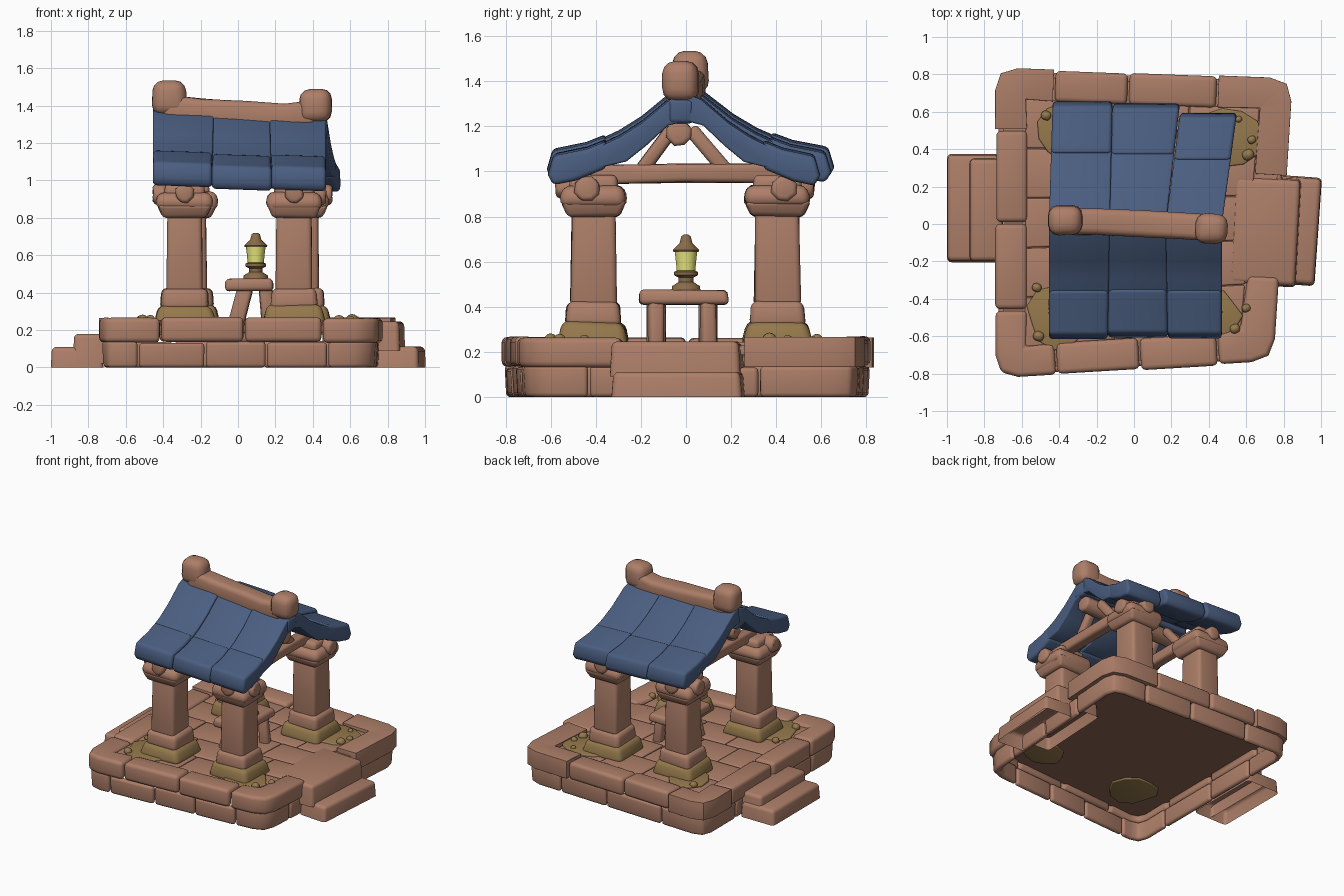
import bpy, bmesh, math, random
from mathutils import Vector, Matrix

random.seed(4)
cube = bpy.data.objects.get("Cube")
if cube:
    bpy.data.objects.remove(cube)


def material(name, r, g, b):
    m = bpy.data.materials.new(name)
    m.use_nodes = True
    m.diffuse_color = (r, g, b, 1)
    m.node_tree.nodes["Principled BSDF"].inputs["Base Color"].default_value = (r, g, b, 1)
    return m


STONE = material("clay stone", .42, .21, .14)
ROOF = material("slate blue", .069, .112, .218)
MOSS = material("moss", .3, .19, .072)
BRASS = material("old brass", .25, .148, .065)
GLASS = material("glowing glass", .8, .8, .2)
EARTH = material("dark earth", .27, .14, .085)


def loft(name, mat, rings, bevel=.02, open_start=False, jitter=0.0):
    """Skin a row of equal rings, cap the ends and round the hard edges."""
    bm = bmesh.new()
    rows = [[bm.verts.new(Vector(p)) for p in ring] for ring in rings]
    for a, b in zip(rows, rows[1:]):
        for i in range(len(a)):
            j = (i + 1) % len(a)
            bm.faces.new((a[i], a[j], b[j], b[i]))
    if not open_start:
        bm.faces.new(rows[0][::-1])
    bm.faces.new(rows[-1])
    for v in bm.verts:
        v.co += Vector([random.uniform(-jitter, jitter) for _ in range(3)])
    bmesh.ops.remove_doubles(bm, verts=bm.verts, dist=.0005)
    bmesh.ops.recalc_face_normals(bm, faces=bm.faces)
    if bevel:
        hard = [e for e in bm.edges if e.calc_face_angle(0) > math.radians(50)]
        bmesh.ops.bevel(bm, geom=hard, offset=bevel, segments=3, profile=.5,
                        affect='EDGES', clamp_overlap=True)
    mesh = bpy.data.meshes.new(name)
    bm.to_mesh(mesh)
    bm.free()
    obj = bpy.data.objects.new(name, mesh)
    bpy.context.collection.objects.link(obj)
    mesh.materials.append(mat)
    bpy.ops.object.select_all(action='DESELECT')
    obj.select_set(True)
    bpy.context.view_layer.objects.active = obj
    bpy.ops.object.shade_smooth_by_angle(angle=math.radians(50))
    return obj


def block(name, mat, x, y, z0, z1, sx, sy, taper=1.0, bevel=.025, turn=0, **kw):
    """Box standing from z0 to z1; taper scales its top."""
    rot = Matrix.Rotation(math.radians(turn), 3, 'Z')
    rings = []
    for z, s in ((z0, 1), (z1, taper)):
        rings.append([rot @ Vector((a * sx * s / 2, b * sy * s / 2, 0)) + Vector((x, y, z))
                      for a, b in ((-1, -1), (1, -1), (1, 1), (-1, 1))])
    return loft(name, mat, rings, bevel, **kw)


def beam(name, mat, points, width, sides=4, bevel=.02):
    """Bar of a regular section along two or more points."""
    points = [Vector(p) for p in points]
    axis = (points[-1] - points[0]).normalized()
    side = axis.cross(Vector((.01, .02, 1))).normalized()
    up = side.cross(axis)
    r = width / 2 / math.cos(math.pi / sides)
    angles = [(i + .5) * math.tau / sides for i in range(sides)]
    rings = [[p + side * r * math.cos(a) + up * r * math.sin(a) for a in angles]
             for p in points]
    return loft(name, mat, rings, bevel, jitter=.004)


# Platform outline: slightly skewed, walked counter-clockwise from the front right
CORNERS = [Vector(c) for c in ((-.74, -.825), (.75, -.735), (.845, .775), (-.74, .835))]


def edge(i):
    a, b = CORNERS[i % 4], CORNERS[(i + 1) % 4]
    e = (b - a).normalized()
    return a, b, e, Vector((-e.y, e.x))


def on_side(i, f):
    a, b, e, n = edge(i)
    return a.lerp(b, f), n


def corner_samples(i, depth, r=.12):
    """Rounded corner whose points share one inner corner at the given depth."""
    c = CORNERS[i % 4]
    e0, n0 = edge(i - 1)[2:]
    e1, n1 = edge(i)[2:]
    inner = c + (n0 + n1) * depth
    out = []
    for t in (0, .5, 1):
        p = (c - e0 * r).lerp(c, t).lerp(c.lerp(c + e1 * r, t), t)
        out.append((p, (inner - p) / depth))
    return out


def ring_wall(name, profile, cuts, depth, bevel, skip=()):
    """Course of stones around the outline, with wrapped corner stones."""
    gap = .003
    for i in range(4):
        runs = [[on_side(i, a + gap), on_side(i, b - gap)]
                for a, b in zip(cuts[i], cuts[i][1:])]
        if i in skip:
            runs = []
        runs.append([on_side(i, cuts[i][-1] + gap)] + corner_samples(i + 1, depth)
                    + [on_side(i + 1, cuts[(i + 1) % 4][0] - gap)])
        for run in runs:
            out, lift = random.uniform(-.004, .008), random.uniform(-.008, .004)
            rings = [[(*(p + d * min(w + out, depth)), z + (lift if z > .1 else 0))
                      for w, z in profile] for p, d in run]
            loft(name, STONE, rings, bevel)


wall = ((.022, 0), (.015, .138), (.06, .138), (.06, 0))
ring_wall("foundation_stone", wall, ((.14, .38, .6, .82), (.2, .45, .7), (.2, .45, .75),
                                     (.25, .5, .8)), .17, .02)
lip = ((0, .135), (0, .268), (.17, .262), (.17, .2), (.055, .2), (.055, .135))
ring_wall("rim_stone", lip, ((.22, .52, .8), (.3, .655), (.25, .55, .8), (.2, .5, .78)),
          .17, .026, skip=(1,))


# Floor: dark underside, bed and flagstones
def inset(d, z):
    return [(*(c + (edge(i - 1)[3] + edge(i)[3]) * d), z) for i, c in enumerate(CORNERS)]


loft("floor_underside", EARTH, [inset(.045, .186), inset(.045, .194)], 0)
loft("floor_bed", STONE, [inset(.045, .194), inset(.045, .228)], 0)
inner = [Vector(p) for p in inset(.165, .2)]
rows = 5
for r in range(rows):
    cuts = [0, .28, .55, .8, 1] if r % 2 else [0, .18, .42, .7, 1]
    for u0, u1 in zip(cuts, cuts[1:]):
        base = []
        for u, v in ((u0, r), (u1, r), (u1, r + 1), (u0, r + 1)):
            low, high = inner[0].lerp(inner[1], u), inner[3].lerp(inner[2], u)
            base.append(low.lerp(high, v / rows))
        mid = sum(base, Vector()) / 4
        base = [mid + (p - mid) * .98 for p in base]
        top = Vector((0, 0, random.uniform(.037, .044)))
        loft("flagstone", STONE, [base, [p + top for p in base]], .009)

# Steps on both sides
block("right_lower_step", STONE, -.86, .085, 0, .11, .28, .58, .97, open_start=True)
block("right_upper_step", STONE, -.79, .075, .02, .18, .18, .56, .97, open_start=True)
block("left_lower_step", STONE, .87, -.035, 0, .112, .23, .58, .97, turn=-4, open_start=True)
block("left_landing", STONE, .7, -.04, .09, .247, .36, .58, .97, turn=-3, open_start=True)

# Columns with mossy feet, capitals and beam stubs
COLUMNS = ((-.285, -.41), (.3, -.41), (.335, .405), (-.26, .405))
for x, y in COLUMNS:
    block("mossy_foot", MOSS, x, y, .22, .335, .34, .32, .84, .035, jitter=.008)
    block("column_base", STONE, x, y, .31, .425, .26, .25, .93, .03, jitter=.005)
    block("column_shaft", STONE, x, y, .4, .86, .195, .205, .93, .025, jitter=.004)
    block("capital_flare", STONE, x, y, .8, .87, .23, .23, 1.28, .02, jitter=.004)
    block("capital", STONE, x, y, .845, .94, .31, .3, .93, .04, jitter=.006)
    block("capital_top", STONE, x, y, .91, .985, .22, .22, .95, .025)
    out = math.copysign(1, x)
    beam("side_stub", STONE, ((x, y * 1.07, .925), (x + out * .17, y * 1.07, .925)), .11, 8)
    beam("end_stub", STONE, ((x, y, .935), (x, y * 1.4, .93)), .1, 8)

# Roof frame at each gable
for x in (-.27, .32):
    beam("tie_beam", STONE, ((x, -.42, .985), (x, 0, .993), (x, .42, .99)), .085)
    for s in (-1, 1):
        beam("gable_brace", STONE, ((x, s * .19 - .01, 1.0), (x, s * .04 - .02, 1.19)), .062)
beam("ridge_purlin", STONE, ((-.41, -.03, 1.17), (.44, -.03, 1.17)), .11, 8)

# Roof: three strips per slope, each with an upper and an eave course
UPPER = ((0, 1.362), (.07, 1.335), (.2, 1.23), (.3, 1.168), (.4, 1.122),
         (.4, 1.03), (.27, 1.06), (.18, 1.13), (.08, 1.22), (0, 1.24))
EAVE = ((.36, 1.15), (.45, 1.115), (.6, 1.085), (.625, 1.0), (.6, .955), (.5, .975), (.36, 1.03))


def roof_strip(name, profile, side, ridge, eave, reach, lift, bevel):
    rings = []
    for k in (0, 1):
        ring = []
        for y, z in profile:
            x = ridge[k] + (eave[k] - ridge[k]) * y / .62
            ring.append((x, side * y * reach, z + lift - .035 * x))
        rings.append(ring)
    loft(name, ROOF, rings, bevel)


RIDGE_X = (-.455, -.13, .17, .47)
SLOPES = {-1: ((-.455, -.14, .18, .47), (.985, .97, .98), (0, -.008, 0)),
          1: ((-.435, -.115, .245, .55), (1.05, 1.03, .95), (.01, .004, 0))}
for side, (eaves, reaches, lifts) in SLOPES.items():
    for k in range(3):
        for name, profile, bevel in (("roof_upper_tile", UPPER, .01),
                                     ("roof_eave_tile", EAVE, .02)):
            roof_strip(name, profile, side, RIDGE_X[k:k + 2], eaves[k:k + 2],
                       reaches[k], lifts[k], bevel)
beam("roof_ridge_core", ROOF, ((-.45, -.02, 1.275), (.475, -.02, 1.265)), .11)

# Sagging ridge beam with rounded end blocks
beam("ridge_beam", STONE, ((-.4, .015, 1.392), (-.2, .01, 1.368), (.05, 0, 1.352),
                           (.25, -.01, 1.342), (.42, -.02, 1.36)), .14, 4, .035)
block("ridge_end_right", STONE, -.365, .018, 1.35, 1.535, .19, .165, .9, .055, jitter=.006)
block("ridge_end_left", STONE, .415, -.025, 1.31, 1.487, .18, .17, .93, .055, turn=-4,
      jitter=.006)

# Small table
block("table_top", STONE, .06, -.01, .41, .475, .26, .4, .97, .022, jitter=.004)
for y in (-.132, .098):
    beam("table_leg", STONE, ((-.012, y, .22), (.04, y, .43)), .082)
    beam("table_leg", STONE, ((.165, y, .22), (.145, y, .43)), .07)


# Lantern turned from profiles
def lathe(name, mat, profile):
    rings = [[(.095 + r * math.cos(i * math.tau / 10), r * math.sin(i * math.tau / 10), z)
              for i in range(10)] for r, z in profile]
    loft(name, mat, rings, 0)


lathe("lantern_foot", BRASS, ((.068, .47), (.064, .492), (.035, .51), (.035, .53),
                              (.055, .54), (.055, .555), (.04, .562)))
lathe("lantern_glass", GLASS, ((.043, .555), (.047, .6), (.053, .648)))
lathe("lantern_cap", BRASS, ((.058, .643), (.062, .652), (.03, .682), (.028, .69),
                             (.022, .712), (.01, .72)))

# Moss patches; the front ones grow through the floor
PATCHES = ((-.4, -.49, .17, .17, .175), (.41, -.49, .16, .14, .175),
           (.5, .47, .2, .16, .21), (-.37, .5, .14, .15, .21))
for x, y, rx, ry, z0 in PATCHES:
    outline = []
    for i in range(11):
        a, s = i * math.tau / 11, random.uniform(.88, 1.12)
        outline.append(Vector((x + rx * s * math.cos(a), y + ry * s * math.sin(a), z0)))
    loft("moss_patch", MOSS, [outline, [Vector((p.x, p.y, .253)) for p in outline]], .008)

# Mossy pebbles
for x, y, r in ((.61, .37, .035), (.63, .45, .025), (.56, .56, .02), (-.52, -.34, .028),
                (-.51, -.6, .032), (.6, -.45, .026), (.54, -.56, .03), (-.47, .58, .03)):
    block("moss_pebble", MOSS, x, y, .235, .25 + r, r * 2, r * 1.8, .8, r * .7, turn=x * 40)
